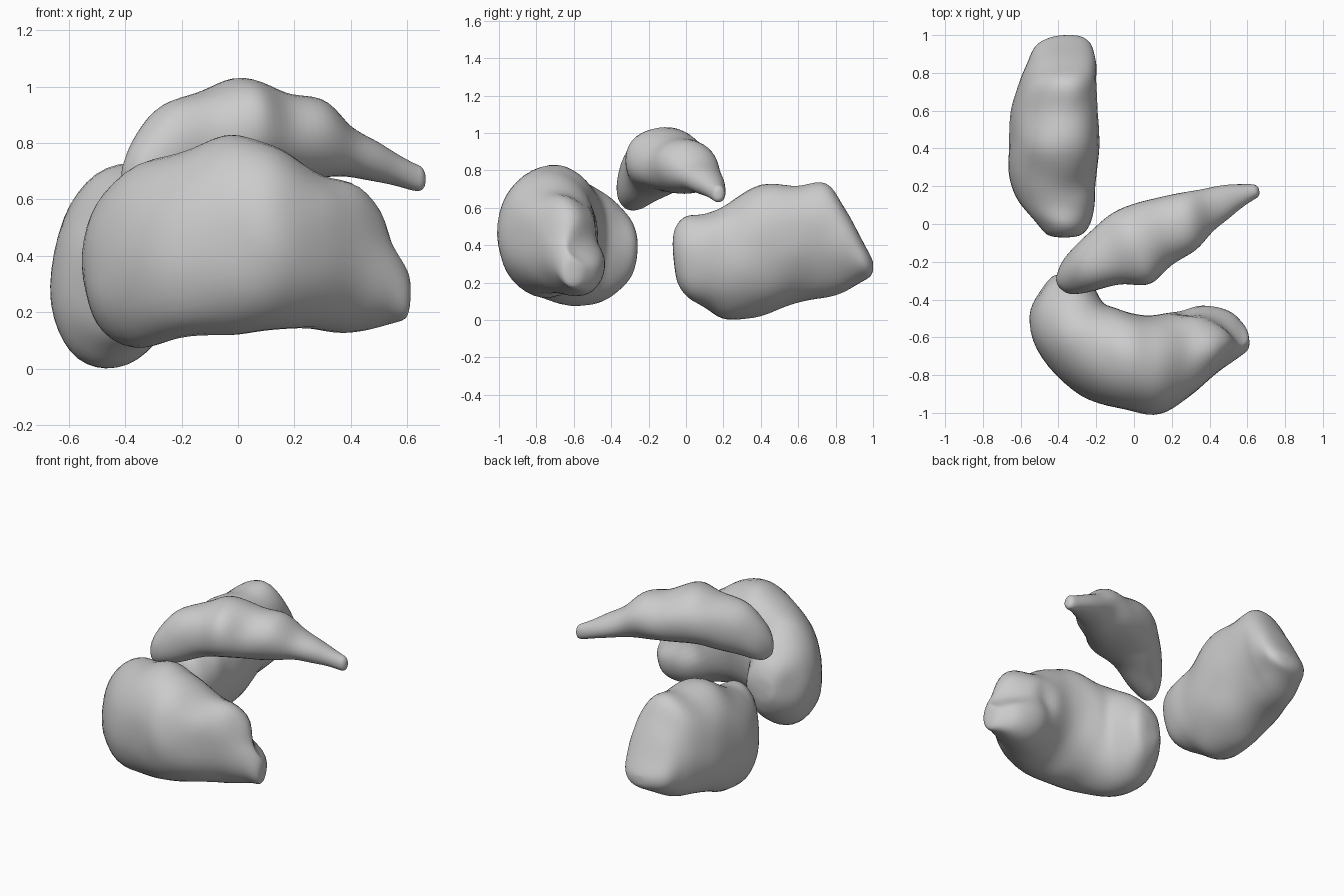
import bpy, bmesh, math
from mathutils import Vector, noise

SIDES, STEPS = 40, 5


def spline(a, b, c, d, t):
    return [0.5 * (2 * q + (r - p) * t + (2 * p - 5 * q + 4 * r - s) * t * t
                   + (3 * q - p - 3 * r + s) * t ** 3) for p, q, r, s in zip(a, b, c, d)]


def power(v, n):
    return math.copysign(abs(v) ** (2 / n), v)


def loft(name, sections, square, dent=None):
    """Section: inner x, y, outer x, y, bottom z, top z, rise of the outer side."""
    rows, last = [], len(sections) - 1
    for i in range(last):
        quad = [sections[max(0, min(last, i + k))] for k in (-1, 0, 1, 2)]
        rows += [spline(*quad, j / STEPS) for j in range(STEPS)]
    rows.append(sections[-1])
    bm = bmesh.new()
    rings = []
    for ix, iy, ox, oy, lo, hi, rise in rows:
        mid = Vector(((ix + ox) / 2, (iy + oy) / 2, (lo + hi) / 2))
        half = Vector(((ox - ix) / 2, (oy - iy) / 2, rise))
        h = math.sqrt(max(((hi - lo) / 2) ** 2 - rise ** 2, 1e-5))
        ring = []
        for k in range(SIDES):
            a = 2 * math.pi * k / SIDES
            p = mid + half * power(math.cos(a), square)
            p.z += h * power(math.sin(a), square)
            if dent:
                p = dent(p)
            ring.append(bm.verts.new(p))
        rings.append(ring)
    for r, s in zip(rings, rings[1:]):
        for k in range(SIDES):
            n = (k + 1) % SIDES
            bm.faces.new((r[k], r[n], s[n], s[k]))
    for ring in (rings[0], rings[-1]):
        tip = bm.verts.new(sum((v.co for v in ring), Vector()) / SIDES)
        for k in range(SIDES):
            bm.faces.new((ring[k], ring[(k + 1) % SIDES], tip))
    bmesh.ops.recalc_face_normals(bm, faces=bm.faces)
    # gentle organic lumps
    bm.normal_update()
    moves = [(v, v.normal * 0.01 * noise.noise(v.co * 6)) for v in bm.verts]
    for v, m in moves:
        v.co += m
    for _ in range(2):
        bmesh.ops.smooth_vert(bm, verts=bm.verts, factor=0.4,
                              use_axis_x=True, use_axis_y=True, use_axis_z=True)
    for f in bm.faces:
        f.smooth = True
    mesh = bpy.data.meshes.new(name)
    bm.to_mesh(mesh)
    bm.free()
    obj = bpy.data.objects.new(name, mesh)
    bpy.context.collection.objects.link(obj)
    return obj


# long rock at the back left
loft("back_rock", [(xi, y, xo, y, lo, hi, rise) for y, xo, xi, lo, hi, rise in (
    (-0.07, -0.40, -0.34, 0.34, 0.42, 0),
    (-0.055, -0.46, -0.28, 0.21, 0.50, 0),
    (0.00, -0.51, -0.235, 0.13, 0.56, 0),
    (0.10, -0.60, -0.205, 0.07, 0.575, -0.02),
    (0.22, -0.655, -0.205, 0.00, 0.62, -0.04),
    (0.40, -0.665, -0.18, 0.02, 0.725, -0.06),
    (0.60, -0.65, -0.19, 0.09, 0.72, -0.07),
    (0.75, -0.61, -0.20, 0.12, 0.725, -0.07),
    (0.85, -0.57, -0.20, 0.15, 0.59, -0.05),
    (0.94, -0.52, -0.22, 0.20, 0.43, -0.02),
    (0.985, -0.45, -0.27, 0.23, 0.35, 0),
    (1.00, -0.39, -0.33, 0.26, 0.31, 0))], 2.1)

# arched horn-like piece in the middle
loft("arched_piece", [
    (-0.42, -0.29, -0.405, -0.335, 0.62, 0.71, 0),
    (-0.385, -0.21, -0.34, -0.37, 0.58, 0.81, 0),
    (-0.31, -0.11, -0.20, -0.35, 0.61, 0.94, 0),
    (-0.18, 0.01, -0.05, -0.32, 0.66, 0.985, 0),
    (-0.05, 0.09, 0.09, -0.32, 0.68, 1.03, 0),
    (0.12, 0.14, 0.20, -0.22, 0.68, 0.98, 0),
    (0.25, 0.165, 0.33, -0.14, 0.68, 0.96, 0),
    (0.36, 0.19, 0.43, -0.03, 0.68, 0.86, 0),
    (0.48, 0.205, 0.53, 0.06, 0.66, 0.79, 0),
    (0.59, 0.212, 0.625, 0.12, 0.63, 0.735, 0),
    (0.64, 0.208, 0.655, 0.14, 0.63, 0.715, 0),
    (0.66, 0.19, 0.665, 0.16, 0.65, 0.69, 0)], 2.1)


def pull(p, a, b, radius, move):
    """Soft push of points near the segment a-b."""
    a, b = Vector(a), Vector(b)
    t = max(0, min(1, (p - a).dot(b - a) / (b - a).length_squared))
    w = max(0, 1 - ((p - a.lerp(b, t)).length / radius) ** 2) ** 2
    return p + Vector(move) * w


# two lobes with a groove at the right tip of the crescent
def tip_lobes(p):
    q = pull(p, (0.30, -0.48, 0.44), (0.56, -0.54, 0.40), 0.13, (0, -0.05, -0.02))
    return pull(q, (0.40, -0.66, 0.58), (0.46, -0.62, 0.54), 0.15, (0.03, 0.01, 0.035))


# large crescent boulder at the front
loft("front_crescent", [
    (-0.31, -0.265, -0.43, -0.275, 0.32, 0.46, 0),
    (-0.25, -0.28, -0.49, -0.34, 0.21, 0.56, 0),
    (-0.20, -0.36, -0.555, -0.49, 0.11, 0.66, -0.02),
    (-0.16, -0.42, -0.49, -0.71, 0.075, 0.735, -0.04),
    (-0.10, -0.445, -0.28, -0.91, 0.11, 0.775, -0.04),
    (0.00, -0.475, -0.05, -0.985, 0.12, 0.83, -0.03),
    (0.10, -0.48, 0.14, -1.005, 0.14, 0.79, -0.01),
    (0.24, -0.45, 0.30, -0.91, 0.14, 0.70, 0.02),
    (0.36, -0.43, 0.43, -0.80, 0.13, 0.62, 0.04),
    (0.50, -0.46, 0.53, -0.72, 0.15, 0.47, 0.03),
    (0.585, -0.53, 0.60, -0.67, 0.17, 0.37, 0),
    (0.61, -0.58, 0.615, -0.63, 0.22, 0.31, 0)], 2.15, tip_lobes)
